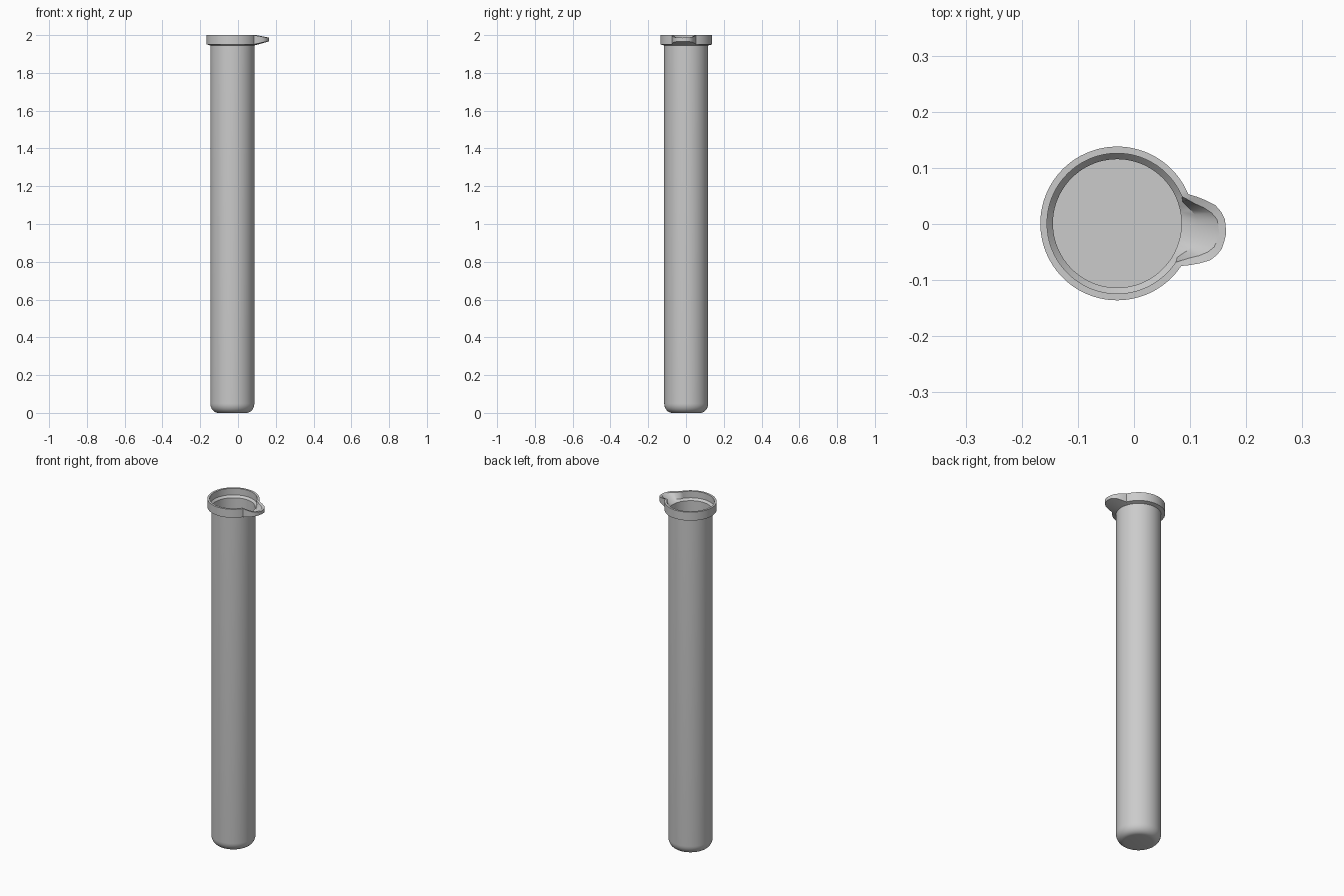
import bpy, bmesh
from math import sin, cos, pi, radians, degrees

cube = bpy.data.objects.get("Cube")
if cube:
    bpy.data.objects.remove(cube)

SEGMENTS = 90
CENTRE = (-0.03, 0.001)
SPOUT_TURN = radians(-5.6)      # direction of the pouring spout
TUBE_R, BORE_R = 0.1165, 0.1145
RIM_R, MOUTH_R = 0.137, 0.125
TIP_R = 0.195

# spout outline: (degrees off the spout axis, outer radius, inner radius)
SPOUT = [(0, TIP_R, 0.183), (8, 0.192, 0.178), (13, 0.185, 0.167),
         (17, 0.176, 0.153), (21, 0.160, 0.139), (28, RIM_R, MOUTH_R)]

grey = bpy.data.materials.new("light_grey")
grey.use_nodes = True
grey.diffuse_color = (0.6, 0.6, 0.6, 1)
grey.node_tree.nodes["Principled BSDF"].inputs["Base Color"].default_value = grey.diffuse_color


def spout_radii(angle):
    """Outer and inner rim radius at an angle from the spout axis."""
    a = abs(degrees(angle))
    for (a0, o0, i0), (a1, o1, i1) in zip(SPOUT, SPOUT[1:]):
        if a <= a1:
            t = (a - a0) / (a1 - a0)
            return o0 + (o1 - o0) * t, i0 + (i1 - i0) * t
    return RIM_R, MOUTH_R


def loft(name, section, cap_ends):
    """Sweep section(angle) -> [(radius, z), ...] round the tube axis."""
    bm = bmesh.new()
    columns = []
    for i in range(SEGMENTS):
        a = 2 * pi * i / SEGMENTS - pi
        d = a + SPOUT_TURN
        columns.append([bm.verts.new((CENTRE[0] + r * cos(d), CENTRE[1] + r * sin(d), z))
                        for r, z in section(a)])
    for i, col in enumerate(columns):
        nxt = columns[(i + 1) % SEGMENTS]
        for k in range(len(col) - 1):
            bm.faces.new((col[k], nxt[k], nxt[k + 1], col[k + 1]))
    if cap_ends:
        bm.faces.new([c[0] for c in reversed(columns)])
        bm.faces.new([c[-1] for c in columns])
    mesh = bpy.data.meshes.new(name)
    bm.to_mesh(mesh)
    bm.free()
    mesh.materials.append(grey)
    obj = bpy.data.objects.new(name, mesh)
    bpy.context.collection.objects.link(obj)
    bpy.ops.object.select_all(action="DESELECT")
    obj.select_set(True)
    bpy.context.view_layer.objects.active = obj
    bpy.ops.object.shade_smooth_by_angle(angle=radians(30))


def body_section(angle):
    # rounded foot, outer wall, bore and flat inner floor
    foot = [(TUBE_R - 0.042 + 0.042 * sin(t * pi / 16), 0.05 - 0.05 * cos(t * pi / 16))
            for t in range(9)]
    return foot + [(TUBE_R, 1.95), (BORE_R, 1.95), (BORE_R, 0.052)]


def rim_section(angle):
    # underside, outer band, flat lip, then the mouth or the spout trough
    outer, inner = spout_radii(angle)
    reach = (outer - RIM_R) / (TIP_R - RIM_R)
    top = 2.0 - 0.014 * reach
    if reach > 0.01:
        step = (BORE_R + (inner - BORE_R) * 0.45, 1.962)
    else:
        step = (MOUTH_R, 1.962)
    return [(TUBE_R, 1.945), (outer, 1.951 + 0.016 * reach), (outer, top),
            (inner, top), step, (BORE_R, 1.95)]


loft("tube_body", body_section, True)
loft("pouring_rim", rim_section, False)
